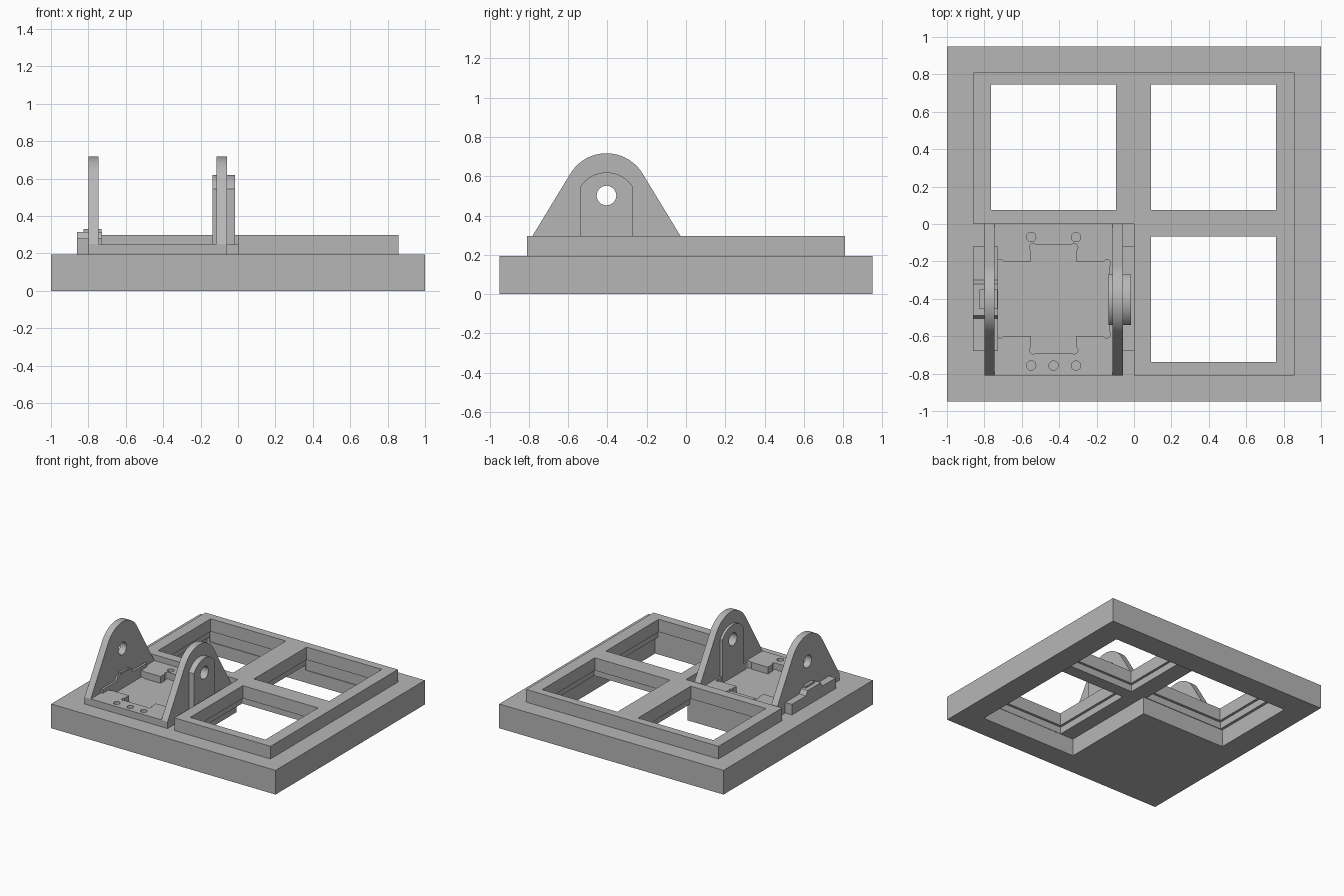
import bpy, math
from mathutils import Vector

cube = bpy.data.objects.get("Cube")
if cube:
    bpy.data.objects.remove(cube, do_unlink=True)

grey = bpy.data.materials.new("plain_grey")
grey.use_nodes = True
colour = (0.47, 0.47, 0.47, 1)
grey.diffuse_color = colour
grey.node_tree.nodes["Principled BSDF"].inputs["Base Color"].default_value = colour


def prism(name, outline, low, high, axis="z"):
    """Extrude a counter-clockwise outline along z (x, y) or along x (y, z)."""
    place = (lambda a, b, t: (a, b, t)) if axis == "z" else (lambda a, b, t: (t, a, b))
    n = len(outline)
    verts = [place(a, b, t) for t in (low, high) for a, b in outline]
    faces = [list(range(n))[::-1], list(range(n, 2 * n))]
    faces += [[i, (i + 1) % n, n + (i + 1) % n, n + i] for i in range(n)]
    mesh = bpy.data.meshes.new(name)
    mesh.from_pydata(verts, [], faces)
    mesh.materials.append(grey)
    obj = bpy.data.objects.new(name, mesh)
    bpy.context.collection.objects.link(obj)
    return obj


def rect(x0, x1, y0, y1):
    return [(x0, y0), (x1, y0), (x1, y1), (x0, y1)]


def box(name, x0, x1, y0, y1, z0, z1):
    return prism(name, rect(x0, x1, y0, y1), z0, z1)


def arc(cx, cy, r, start, end, steps):
    angles = [math.radians(start + (end - start) * i / steps) for i in range(steps + 1)]
    return [(cx + r * math.cos(a), cy + r * math.sin(a)) for a in angles]


def circle(cx, cy, r, steps=24):
    return arc(cx, cy, r, 0, 360, steps)[:-1]


def cut(obj, cutters):
    """Subtract the cutters, then throw them away."""
    for cutter in cutters:
        cutter.hide_render = True
        mod = obj.modifiers.new("cut", "BOOLEAN")
        mod.operation, mod.solver, mod.object = "DIFFERENCE", "EXACT", cutter
    graph = bpy.context.evaluated_depsgraph_get()
    graph.update()
    mesh = bpy.data.meshes.new_from_object(obj.evaluated_get(graph))
    obj.modifiers.clear()
    obj.data = mesh
    for cutter in cutters:
        bpy.data.objects.remove(cutter, do_unlink=True)


def smooth(obj):
    bpy.ops.object.select_all(action="DESELECT")
    obj.select_set(True)
    bpy.context.view_layer.objects.active = obj
    bpy.ops.object.shade_smooth_by_angle(angle=math.radians(30))


def corner_outline(inset):
    """L-shaped outline covering three quarters of the top."""
    a, b, i = 0.857 - inset, 0.81 - inset, inset
    return [(-i, -b), (a, -b), (a, b), (-a, b), (-a, i), (-i, i)]


BASE_TOP, FRAME_TOP, PLATE_TOP = 0.195, 0.297, 0.25
WINDOWS = [(-0.765, 0.075), (0.09, 0.075), (0.09, -0.737)]
SIDE = 0.67


def window_cutters(grow, z0, z1):
    return [box("window_cutter", x - grow, x + SIDE + grow, y - grow, y + SIDE + grow, z0, z1)
            for x, y in WINDOWS]


# Base slab, hollowed from below, and raised window frame
base = box("base_slab", -1, 1, -0.95, 0.95, 0, BASE_TOP)
cut(base, [prism("recess_cutter", corner_outline(0.05), -0.1, 0.14)]
    + window_cutters(0.02, 0.1, 0.4))
frame = prism("window_frame", corner_outline(0), BASE_TOP, FRAME_TOP)
cut(frame, window_cutters(0, 0.1, 0.4))

# Mounting plate with a cross-shaped pocket and screw holes
cx, cy = -0.43, -0.4
plate = box("mounting_plate", -0.8, -0.06, -0.81, 0, BASE_TOP, PLATE_TOP)
pocket = [box("pocket_cutter", cx - w, cx + w, cy - d, cy + d, 0.1, 0.4)
          for w, d in ((0.3, 0.2), (0.12, 0.29))]
for sx in (-1, 1):
    for sy in (-1, 1):
        for w, d in ((0.285, 0.19), (0.11, 0.275)):
            pocket.append(prism("relief_cutter", circle(cx + sx * w, cy + sy * d, 0.02, 12), 0.1, 0.4))
for x, y in ((-0.55, -0.07), (-0.31, -0.07), (-0.55, -0.757), (-0.43, -0.757), (-0.31, -0.757)):
    pocket.append(prism("screw_cutter", circle(x, y, 0.025, 20), 0.1, 0.4))
cut(plate, pocket)

# Pivot lugs with rounded tops
PIVOT_Y, PIVOT_Z = -0.405, 0.502
lug_outline = [(-0.81, PLATE_TOP), (0, PLATE_TOP)] + arc(PIVOT_Y, PIVOT_Z, 0.215, 31, 149, 24)
boss_outline = [(-0.54, 0.2), (-0.27, 0.2)] + arc(PIVOT_Y, 0.461, 0.159, 32, 148, 16)


def pierced(name, outline, x0, x1):
    obj = prism(name, outline, x0, x1, "x")
    cut(obj, [prism("pivot_cutter", circle(PIVOT_Y, PIVOT_Z, 0.05), x0 - 0.1, x1 + 0.1, "x")])
    smooth(obj)


pierced("right_lug", lug_outline, -0.8, -0.745)
pierced("left_lug", lug_outline, -0.115, -0.06)
pierced("inner_boss", boss_outline, -0.135, -0.115)
pierced("outer_boss", boss_outline, -0.06, -0.015)

# Side tabs beside the lugs
box("left_tab", -0.06, 0, -0.68, -0.12, BASE_TOP, PLATE_TOP)
tab_outline = [(-0.68, BASE_TOP), (-0.12, BASE_TOP), (-0.12, 0.28), (-0.3, 0.28),
               (-0.32, 0.315), (-0.49, 0.315), (-0.505, 0.28), (-0.68, 0.28)]
prism("right_tab", tab_outline, -0.86, -0.728, "x")
box("right_tab_key", -0.825, -0.73, -0.455, -0.35, 0.3, 0.33)
